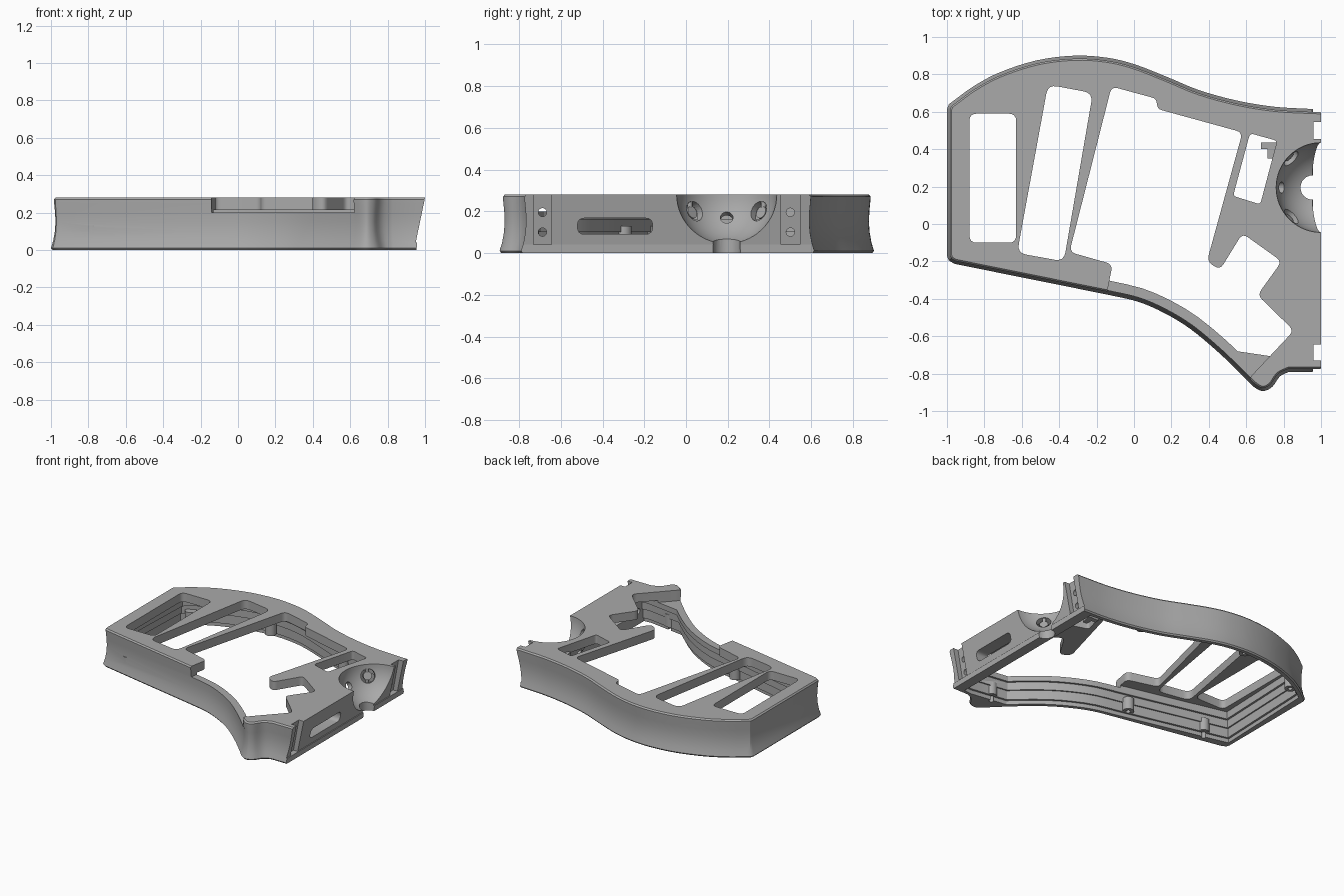
import bpy, bmesh, math
from mathutils import Vector

old = bpy.data.objects.get("Cube")
if old:
    bpy.data.objects.remove(old, do_unlink=True)

TOP = 0.28


# ---------- helpers ----------
def loft(name, rings):
    """Closed solid through a stack of equal-length rings."""
    bm = bmesh.new()
    loops = [[bm.verts.new(p) for p in ring] for ring in rings]
    n = len(loops[0])
    for low, high in zip(loops, loops[1:]):
        for i in range(n):
            j = (i + 1) % n
            bm.faces.new((low[i], low[j], high[j], high[i]))
    bm.faces.new(loops[0][::-1])
    bm.faces.new(loops[-1])
    bmesh.ops.recalc_face_normals(bm, faces=bm.faces)
    mesh = bpy.data.meshes.new(name)
    bm.to_mesh(mesh)
    bm.free()
    ob = bpy.data.objects.new(name, mesh)
    bpy.context.collection.objects.link(ob)
    return ob


def rounded(points, r):
    """Round every corner of a polygon with a short curve."""
    pts = [Vector(p) for p in points]
    out = []
    for i, p in enumerate(pts):
        to_prev, to_next = pts[i - 1] - p, pts[(i + 1) % len(pts)] - p
        reach = min(r, to_prev.length * 0.45, to_next.length * 0.45)
        a, b = p + to_prev.normalized() * reach, p + to_next.normalized() * reach
        for k in range(5):
            t = k / 4
            out.append(a * (1 - t) ** 2 + p * 2 * t * (1 - t) + b * t * t)
    return out


def prism(name, points, low, high, axis="z", r=0):
    """Extrude a polygon along one axis."""
    place = {"z": lambda p, w: (p[0], p[1], w),
             "y": lambda p, w: (p[0], w, p[1]),
             "x": lambda p, w: (w, p[0], p[1])}[axis]
    pts = rounded(points, r) if r else points
    return loft(name, [[place(p, w) for p in pts] for w in (low, high)])


def rect(a0, a1, b0, b1):
    return [(a0, b0), (a1, b0), (a1, b1), (a0, b1)]


def rod(name, start, end, radius):
    start, end = Vector(start), Vector(end)
    axis = end - start
    bpy.ops.mesh.primitive_cylinder_add(
        vertices=24, radius=radius, depth=axis.length, location=(start + end) / 2,
        rotation=axis.to_track_quat("Z", "Y").to_euler())
    bpy.context.object.name = name
    return bpy.context.object


def ball(name, centre, radius):
    bpy.ops.mesh.primitive_uv_sphere_add(segments=64, ring_count=32, radius=radius, location=centre)
    bpy.context.object.name = name
    return bpy.context.object


def combine(target, tool, operation="DIFFERENCE"):
    mod = target.modifiers.new("shape", "BOOLEAN")
    mod.operation, mod.solver, mod.object = operation, "EXACT", tool
    bpy.context.view_layer.objects.active = target
    bpy.ops.object.modifier_apply(modifier=mod.name)
    bpy.data.objects.remove(tool, do_unlink=True)


def curve(points, steps=4):
    """Smooth open curve through the points."""
    p = [Vector(q) for q in points]
    p = [p[0] * 2 - p[1]] + p + [p[-1] * 2 - p[-2]]
    out = []
    for a, b, c, d in zip(p, p[1:], p[2:], p[3:]):
        for k in range(steps):
            t = k / steps
            out.append((b * 2 + (c - a) * t + (a * 2 - b * 5 + c * 4 - d) * t * t
                        + (b * 3 - a - c * 3 + d) * t ** 3) / 2)
    return out + [p[-2]]


def inset(points, dist):
    out = []
    for i, p in enumerate(points):
        d1 = (p - points[i - 1]).normalized()
        d2 = (points[(i + 1) % len(points)] - p).normalized()
        n1, n2 = Vector((-d1.y, d1.x)), Vector((-d2.y, d2.x))
        out.append(p + (n1 + n2) * dist / (1 + n1.dot(n2)))
    return out


# ---------- outline ----------
front = curve([(-.14, -.378), (.02, -.415), (.16, -.475), (.3, -.56), (.45, -.685), (.58, -.81),
               (.64, -.87), (.69, -.893), (.74, -.87), (.78, -.815), (.83, -.79)])
back = curve([(.95, .615), (.75, .627), (.55, .66), (.35, .715), (.18, .785), (0, .855),
              (-.15, .89), (-.32, .9), (-.52, .875), (-.72, .81), (-.86, .735), (-.97, .655)])
right_end = [Vector((1.1, -.79)), Vector((1.1, .612))]
left_end = [Vector(p) for p in ((-.99, .64), (-1, .615), (-1, -.17), (-.99, -.195), (-.96, -.213))]
outline = front + right_end + back + left_end

# ---------- body with a hollowed concave side wall ----------
wall = [(0, .008), (.01, 0), (.05, .012), (.1, .021), (.15, .024), (.2, .022),
        (.25, .017), (.27, .016), (TOP, .025)]
body = loft("frame", [[(p.x, p.y, z) for p in inset(outline, d)] for z, d in wall])

# the hollow skips the small front lobe and the tight corners
inner = []
for p in outline:
    if p.y > -.8 and (not inner or (p - inner[-1]).length > .06):
        inner.append(p)
steps = [(-.1, .035), (.03, .035), (.03, .05), (.1, .05), (.1, .06), (.16, .06), (.16, .075), (.215, .075)]
combine(body, loft("hollow", [[(min(p.x, .88), p.y, z) for p in inset(inner, d)] for z, d in steps]))

# ---------- openings in the top plate ----------
openings = [
    (rect(-.88, -.63, -.1, .59), .04),
    ([(-.46, .745), (-.22, .7), (-.375, -.2), (-.625, -.155)], .05),
    ([(-.12, .735), (.12, .67), (.125, .615), (.58, .49), (.39, -.2), (.46, -.245), (.58, -.05),
      (.79, -.2), (.66, -.38), (.855, -.57), (.62, -.82), (.55, -.95), (-.1, -.6), (-.15, -.4),
      (-.115, -.215), (-.345, -.15)], .035),
    ([(.62, .485), (.765, .445), (.675, .105), (.53, .15)], .02),
]
for points, r in openings:
    combine(body, prism("opening", points, .2, .4, r=r))

# ---------- bowl shell, screw bosses, bracket ----------
centre = Vector((1, .195, TOP))
shell = ball("bowl_shell", centre, .275)
combine(shell, prism("trim", rect(0, 2, -1, 1), .27, .7))
combine(body, shell, "UNION")
for x, y in ((.65, -.745), (-.2, -.3), (-.78, -.19), (-.85, .65), (-.3, .82), (.45, .62)):
    combine(body, rod("boss", (x, y, .035), (x, y, .13), .04), "UNION")
    combine(body, rod("boss_hole", (x, y, -.1), (x, y, .1), .016))
hook = [(.68, .435), (.68, .4), (.715, .4), (.715, .35), (.75, .35), (.77, .435)]
combine(body, prism("bracket", hook, .1, .23), "UNION")

# ---------- sloped right end ----------
slope = [(.95, -.1), (.957, .04), (.95, .04), (1, TOP), (1.02, .4), (1.4, .4), (1.4, -.1)]
combine(body, prism("end_trim", slope, -1.2, 1.2, "y"))
notch = [(.915, .04), (.96, TOP), (.98, .4), (1.4, .4), (1.4, .04)]
for y0, y1 in ((-.73, -.645), (.455, .545)):
    combine(body, prism("notch", notch, y0, y1, "y"))
    for z in (.1, .195):
        y = (y0 + y1) / 2
        combine(body, rod("screw_hole", (.84, y, z), (1.1, y, z), .02))
combine(body, prism("slot", rect(-.52, -.16, .09, .167), .8, 1.2, "x", r=.038))

# ---------- bowl, its drain and its three seats ----------
combine(body, ball("bowl", centre, .24))
combine(body, rod("drain", (.955, .195, -.1), (.955, .195, .15), .065))
seats = [((-.17, .165, -.085), .05), ((-.22, 0, -.115), .03), ((-.17, -.165, -.085), .05)]
pins = []
for direction, radius in seats:
    d = Vector(direction).normalized()
    combine(body, rod("seat", centre + d * .2, centre + d * .29, radius))
    if radius > .04:
        pins.append(rod("seat_pin", centre + d * .25, centre + d * .28, .03))
        pins.append(rod("seat_bar", centre + d * .27 - Vector((0, 0, .06)),
                        centre + d * .27 + Vector((0, 0, .06)), .012))

# ---------- colour and shading ----------
grey = bpy.data.materials.new("plain grey")
grey.use_nodes = True
colour = (.4, .4, .4, 1)
grey.diffuse_color = colour
grey.node_tree.nodes["Principled BSDF"].inputs["Base Color"].default_value = colour
for ob in [body] + pins:
    ob.data.materials.clear()
    ob.data.materials.append(grey)
    bpy.ops.object.select_all(action="DESELECT")
    ob.select_set(True)
    bpy.context.view_layer.objects.active = ob
    bpy.ops.object.shade_smooth_by_angle(angle=math.radians(30))
